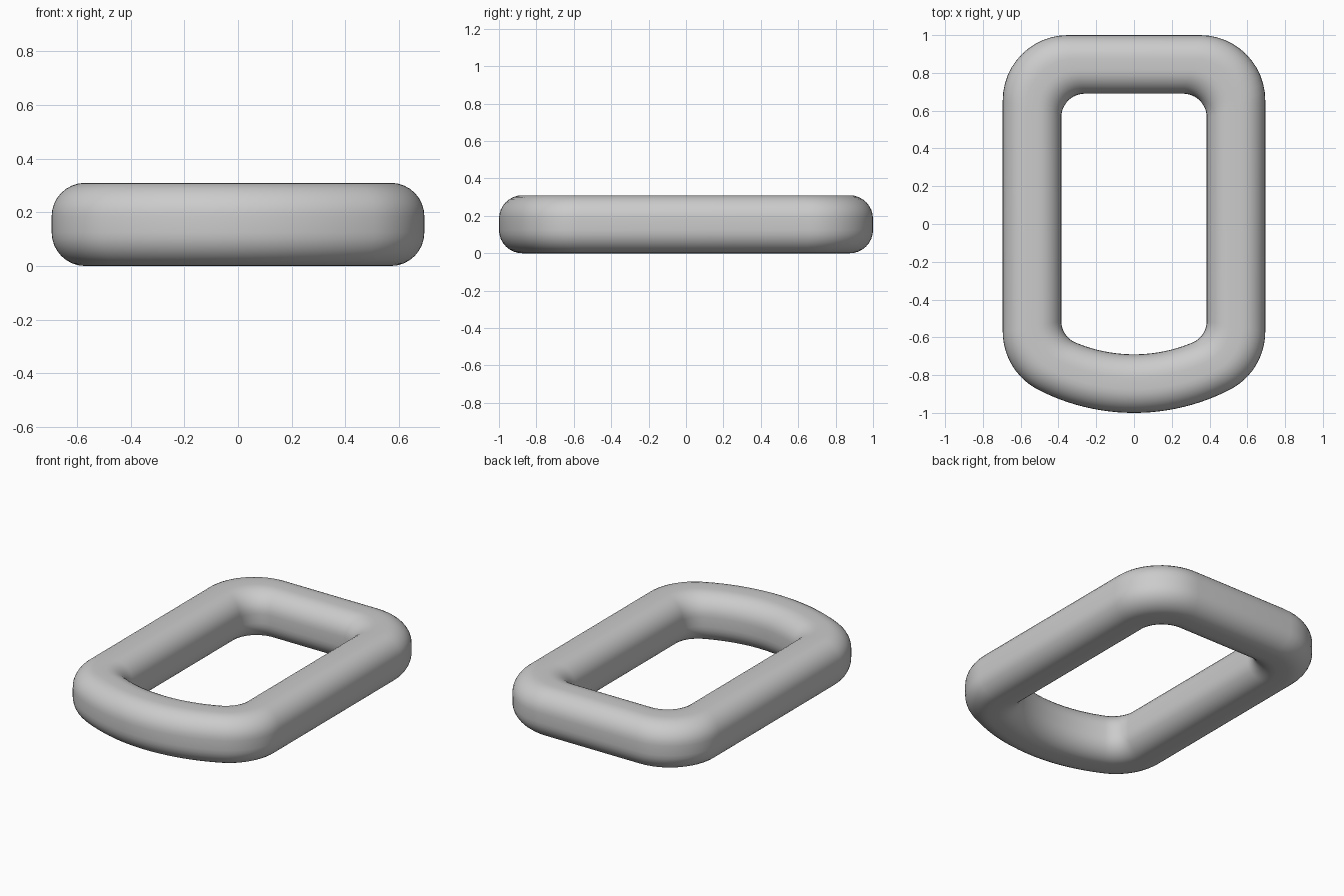
import bpy, bmesh
from math import sin, cos, pi, sqrt, atan2

cube = bpy.data.objects.get("Cube")
if cube:
    bpy.data.objects.remove(cube, do_unlink=True)

HEIGHT = 0.31
EDGE = 0.125      # rounding of the bar's cross-section
STEPS = 12        # segments per corner


def arc(cx, cy, r, a0, a1, n):
    return [(cx + r * cos(a0 + (a1 - a0) * i / n),
             cy + r * sin(a0 + (a1 - a0) * i / n)) for i in range(n + 1)]


def outline(half_width, back, bow_y, bow_r, r):
    """Closed plan outline: straight back and sides, bowed front, round corners."""
    cx = half_width - r
    cy = bow_y - sqrt((bow_r - r) ** 2 - cx ** 2)
    tangent = atan2(cy - bow_y, cx)
    half = arc(0, bow_y, bow_r, -pi / 2, tangent, STEPS)
    half += arc(cx, cy, r, tangent, 0, STEPS)[1:]
    half += arc(cx, back - r, r, 0, pi / 2, STEPS)
    return half + [(-x, y) for x, y in reversed(half[1:])]


# Outer and inner rims of the ring
outer = outline(0.695, 1.0, 0.11, 1.11, 0.345)
inner = outline(0.385, 0.69, 0.11, 0.80, 0.125)

# Rounded-square cross-section, as (distance across bar, height)
section = []
for k, (sx, sz) in enumerate([(1, 1), (0, 1), (0, 0), (1, 0)]):
    cx = HEIGHT - EDGE if sx else EDGE
    cz = HEIGHT - EDGE if sz else EDGE
    section += arc(cx, cz, EDGE, k * pi / 2, (k + 1) * pi / 2, 8)

# Sweep the section between the two rims
bm = bmesh.new()
rings = []
for (ox, oy), (ix, iy) in zip(outer, inner):
    rings.append([bm.verts.new((ix + (ox - ix) * s / HEIGHT,
                                iy + (oy - iy) * s / HEIGHT, z))
                  for s, z in section])
for i, ring in enumerate(rings):
    following = rings[(i + 1) % len(rings)]
    for j in range(len(section)):
        k = (j + 1) % len(section)
        bm.faces.new((ring[j], following[j], following[k], ring[k]))
bmesh.ops.recalc_face_normals(bm, faces=bm.faces)

mesh = bpy.data.meshes.new("link_ring")
bm.to_mesh(mesh)
bm.free()
ring_object = bpy.data.objects.new("link_ring", mesh)
bpy.context.collection.objects.link(ring_object)

# Plain grey finish
grey = bpy.data.materials.new("light_grey")
grey.use_nodes = True
colour = (0.6, 0.6, 0.6, 1)
grey.diffuse_color = colour
grey.node_tree.nodes["Principled BSDF"].inputs["Base Color"].default_value = colour
mesh.materials.append(grey)

bpy.context.view_layer.objects.active = ring_object
ring_object.select_set(True)
bpy.ops.object.shade_smooth_by_angle(angle=pi / 5)
